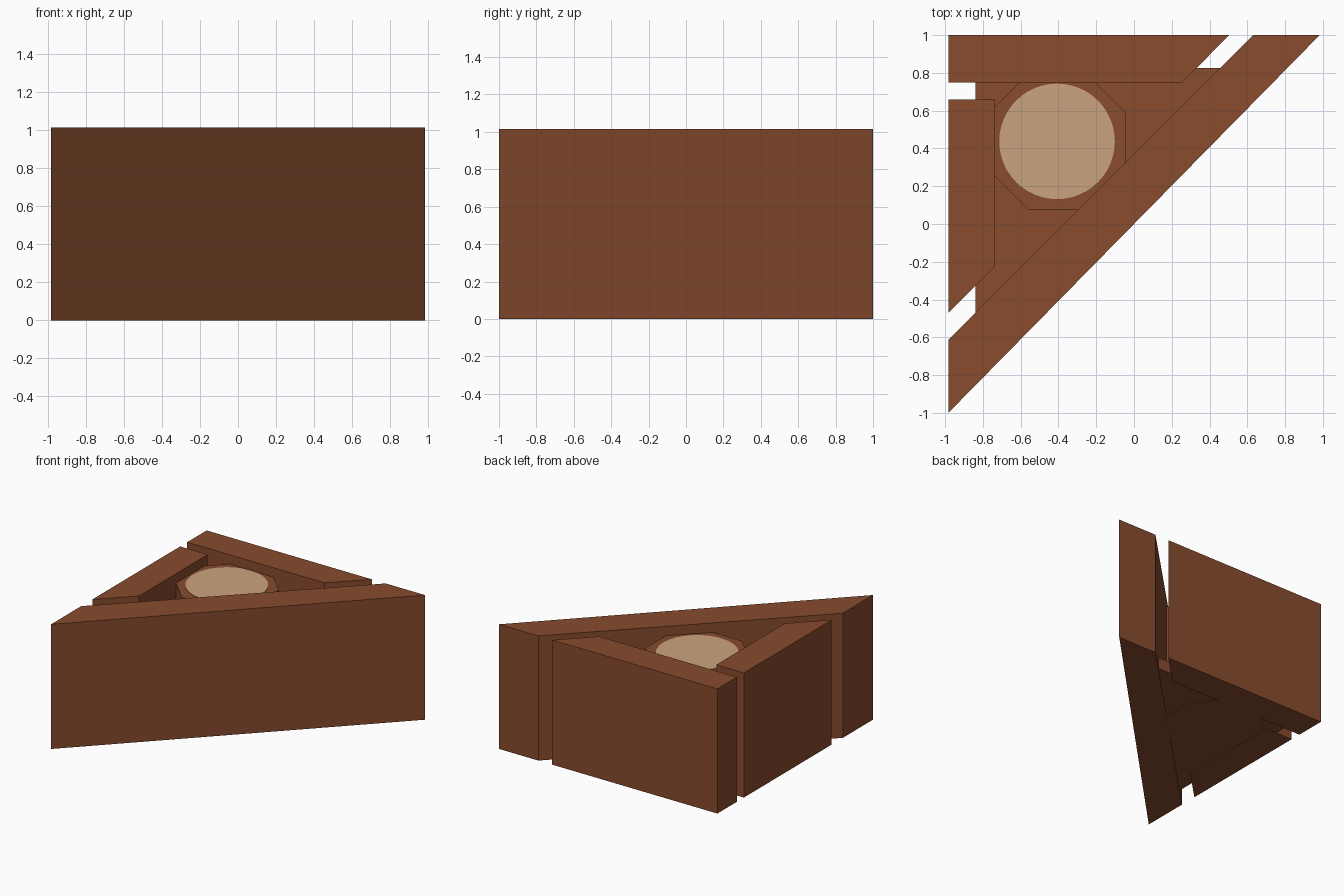
import bpy, bmesh, math

if "Cube" in bpy.data.objects:
    bpy.data.objects.remove(bpy.data.objects["Cube"])


def material(name, rgb):
    m = bpy.data.materials.new(name)
    m.diffuse_color = (*rgb, 1.0)
    m.use_nodes = True
    m.node_tree.nodes["Principled BSDF"].inputs["Base Color"].default_value = m.diffuse_color
    return m


brown = material("warm_brown", (0.25, 0.072, 0.027))
cream = material("pale_cream", (0.60, 0.37, 0.21))


def prism(name, outline, z0, z1, mat):
    """Extrude a plan outline from z0 up to z1."""
    bm = bmesh.new()
    base = bm.faces.new([bm.verts.new((x, y, z0)) for x, y in outline])
    ext = bmesh.ops.extrude_face_region(bm, geom=[base], use_keep_orig=True)
    for v in ext["geom"]:
        if isinstance(v, bmesh.types.BMVert):
            v.co.z = z1
    bmesh.ops.recalc_face_normals(bm, faces=bm.faces[:])
    me = bpy.data.meshes.new(name)
    bm.to_mesh(me)
    bm.free()
    me.materials.append(mat)
    ob = bpy.data.objects.new(name, me)
    bpy.context.collection.objects.link(ob)
    return ob


def ring(cx, cy, r, n, turn=0.0):
    return [(cx + r * math.cos(turn + 2 * math.pi * i / n),
             cy + r * math.sin(turn + 2 * math.pi * i / n)) for i in range(n)]


H = 1.015
CX, CY = -0.4075, 0.4375

# three upright walls with mitred ends and open corner slots
prism("long_wall", [(-0.983, -1), (0.983, 1), (0.63, 1), (-0.983, -0.613)], 0, H, brown)
prism("back_wall", [(-0.983, 0.75), (0.255, 0.75), (0.505, 1), (-0.983, 1)], 0, H, brown)
prism("left_wall", [(-0.983, -0.47), (-0.735, -0.222), (-0.735, 0.66), (-0.983, 0.66)], 0, H, brown)

# thin floor joining the walls
prism("floor", [(-0.84, -0.48), (0.465, 0.825), (-0.84, 0.825)], 0.006, 0.10, brown)

# octagonal post in the middle, capped by a pale disc
prism("octagon_post", ring(CX, CY, 0.3625 / math.cos(math.pi / 8), 8, math.pi / 8), 0.002, 0.938, brown)
prism("top_disc", ring(CX, CY, 0.306, 48), 0.936, 0.942, cream)
